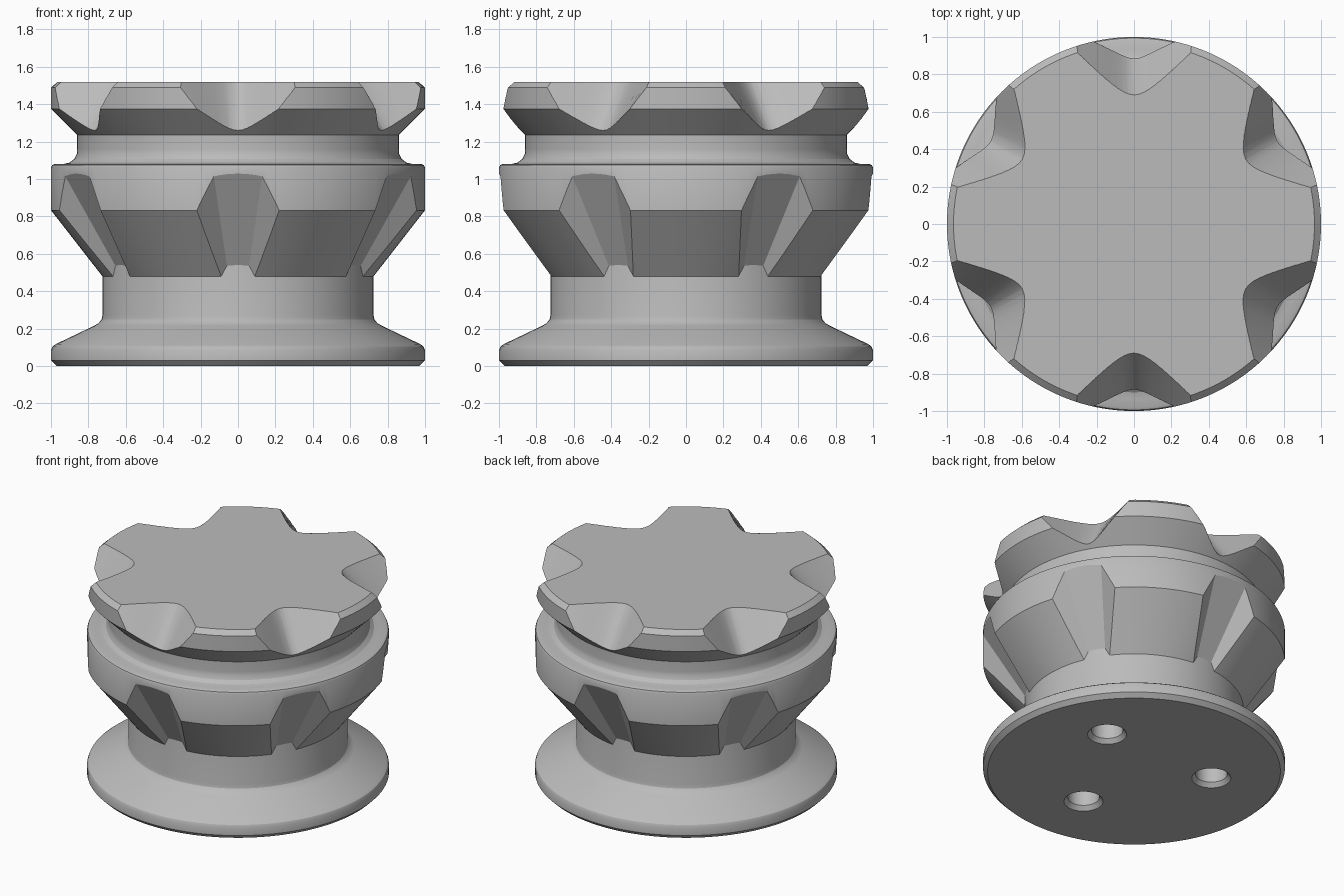
import bpy, bmesh, math
from mathutils import Matrix

if "Cube" in bpy.data.objects:
    bpy.data.objects.remove(bpy.data.objects["Cube"], do_unlink=True)

SEGMENTS = 128
grey = bpy.data.materials.new("plain_grey")
grey.use_nodes = True
grey.diffuse_color = (0.5, 0.5, 0.5, 1)
grey.node_tree.nodes["Principled BSDF"].inputs["Base Color"].default_value = (0.5, 0.5, 0.5, 1)


def finish(name, bm):
    bmesh.ops.recalc_face_normals(bm, faces=bm.faces)
    mesh = bpy.data.meshes.new(name)
    bm.to_mesh(mesh)
    bm.free()
    mesh.materials.append(grey)
    obj = bpy.data.objects.new(name, mesh)
    bpy.context.collection.objects.link(obj)
    return obj


def loft(bm, rings, closed=True):
    """Skin matching rings of points and cap both ends."""
    rows = [[bm.verts.new(p) for p in ring] for ring in rings]
    for low, high in zip(rows, rows[1:]):
        for i in range(len(low)):
            j = (i + 1) % len(low)
            bm.faces.new((low[i], low[j], high[j], high[i]))
    bm.faces.new(rows[0])
    bm.faces.new(rows[-1])


def turned(bm, profile, segments=SEGMENTS, cx=0, cy=0):
    angles = [math.tau * i / segments for i in range(segments)]
    loft(bm, [[(cx + r * math.cos(a), cy + r * math.sin(a), z) for a in angles]
              for r, z in profile])


def six_cutters(name, rings):
    """Repeat a lofted cutter, drawn facing +y, six times round the axis."""
    bm = bmesh.new()
    for k in range(6):
        turn = Matrix.Rotation(k * math.tau / 6, 3, "Z")
        loft(bm, [[turn @ Matrix.Identity(3) @ _vec(p) for p in ring] for ring in rings])
    return finish(name, bm)


def _vec(p):
    from mathutils import Vector
    return Vector(p)


def cut(obj, cutter):
    mod = obj.modifiers.new("cut", "BOOLEAN")
    mod.operation = "DIFFERENCE"
    mod.solver = "EXACT"
    mod.object = cutter
    bpy.context.view_layer.objects.active = obj
    bpy.ops.object.modifier_apply(modifier=mod.name)
    bpy.data.objects.remove(cutter, do_unlink=True)


def smooth(obj):
    bpy.ops.object.select_all(action="DESELECT")
    obj.select_set(True)
    bpy.context.view_layer.objects.active = obj
    bpy.ops.object.shade_smooth_by_angle(angle=math.radians(25))


# Flanged foot with the round stem
bm = bmesh.new()
turned(bm, [(0.97, 0), (1, 0.03), (1, 0.085), (0.992, 0.104), (0.975, 0.117),
            (0.77, 0.215), (0.745, 0.23), (0.73, 0.248), (0.725, 0.27), (0.725, 1.0)])
foot = finish("foot_and_stem", bm)

# Three countersunk holes in the underside
bm = bmesh.new()
for degrees in (30, 150, 270):
    a = math.radians(degrees)
    turned(bm, [(0.15, -0.02), (0.13, 0), (0.105, 0.03), (0.105, 0.3)], 32,
           0.52 * math.cos(a), 0.52 * math.sin(a))
cut(foot, finish("hole_cutter", bm))
smooth(foot)

# Flared collar, neck and head
bm = bmesh.new()
turned(bm, [(0.72, 0.48), (0.725, 0.48), (1, 0.833), (1, 1.06), (0.994, 1.074), (0.98, 1.08),
            (0.935, 1.08), (0.9, 1.088), (0.875, 1.108), (0.862, 1.135), (0.86, 1.16),
            (0.86, 1.235), (1, 1.375), (1, 1.488), (0.965, 1.52)])
body = finish("collar_and_head", bm)


# Tapered flat-bottomed notches round the collar
def notch_ring(z):
    depth = 0.725 + (z - 0.54) * 0.5625
    half = 0.06 + (z - 0.54) * 0.146
    return [(-half, depth, z), (half, depth, z),
            (half + 0.206, depth + 0.15, z), (-half - 0.206, depth + 0.15, z)]


cut(body, six_cutters("notch_cutter", [notch_ring(0.4), notch_ring(1.06)]))


# Rounded finger scoops round the head, sloping outward and narrowing downward
def scoop_ring(z):
    drop = 1.52 - z
    ring = []
    for i in range(-16, 17):
        x = 0.03 * i
        ring.append((x * (1 - 0.9 * drop), 0.6 + math.hypot(0.09, x) + 0.75 * drop, z))
    return ring


cut(body, six_cutters("scoop_cutter", [scoop_ring(1.2), scoop_ring(1.6)]))
smooth(body)
